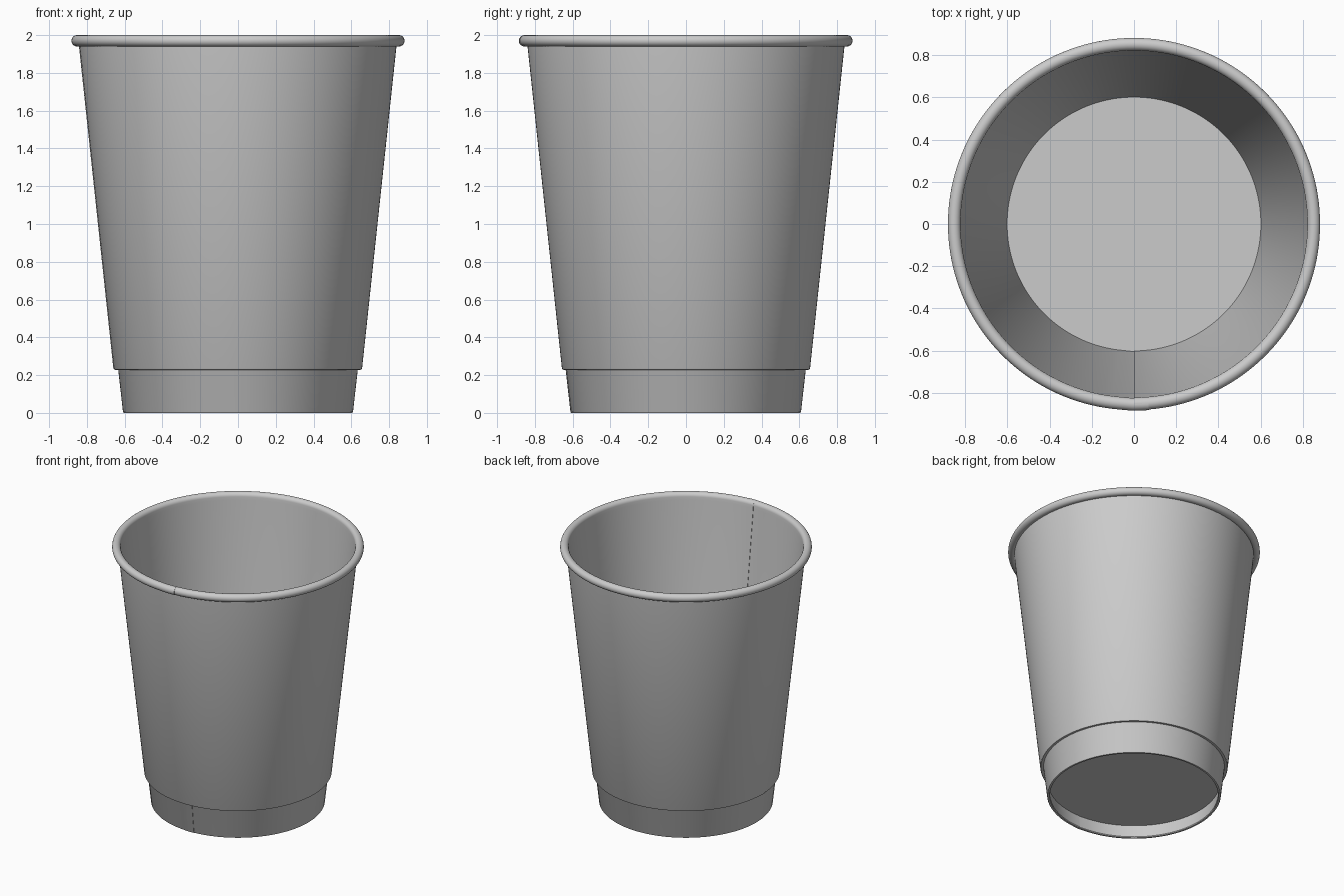
import bpy, bmesh, math

if "Cube" in bpy.data.objects:
    bpy.data.objects.remove(bpy.data.objects["Cube"])

SEGMENTS = 160


def wrapped_shell(name, profile, seam_angle, lap=0.08, step=0.003):
    """Sweep a closed (radius, z) section once round, overlapping itself at a glued seam."""
    bm = bmesh.new()
    full = 2 * math.pi
    angles = [full * i / SEGMENTS for i in range(SEGMENTS - 1)]
    angles += [full - 0.01, full + 0.005, full + lap / 2, full + lap]
    rings = []
    for a in angles:
        lift = step if a > full - 0.02 else 0.0
        t = a + seam_angle
        rings.append([bm.verts.new(((r + lift) * math.cos(t), (r + lift) * math.sin(t), z))
                      for r, z in profile])
    n = len(profile)
    for r0, r1 in zip(rings, rings[1:]):
        for j in range(n):
            k = (j + 1) % n
            bm.faces.new((r0[j], r1[j], r1[k], r0[k]))
    # close both cut ends of the paper
    bm.faces.new(rings[0])
    bm.faces.new(rings[-1][::-1])
    bmesh.ops.recalc_face_normals(bm, faces=bm.faces)
    return finish(name, bm)


def finish(name, bm):
    mesh = bpy.data.meshes.new(name)
    bm.to_mesh(mesh)
    bm.free()
    obj = bpy.data.objects.new(name, mesh)
    bpy.context.collection.objects.link(obj)
    bpy.ops.object.select_all(action='DESELECT')
    obj.select_set(True)
    bpy.context.view_layer.objects.active = obj
    bpy.ops.object.shade_smooth_by_angle(angle=math.radians(35))
    return obj


def arc(cx, cz, radius, start, end, count):
    pts = []
    for i in range(count + 1):
        a = math.radians(start + (end - start) * i / count)
        pts.append((cx + radius * math.cos(a), cz + radius * math.sin(a)))
    return pts


# inner cup: tapered wall that curls outward into the rolled rim, seam at the front
inner = [(0.588, 0.006), (0.595, 0.06), (0.821, 1.95)]
rim = arc(0.852, 1.97, 0.030, 175, -130, 22)
outer = [(0.828, 1.94), (0.609, 0.006), (0.605, 0.0), (0.592, 0.0)]
wrapped_shell("cup_wall", inner + rim + outer, math.radians(-90))

# outer sleeve: starts above the foot, lower edge turned in against the cup
sleeve = [(0.840, 1.95), (0.657, 0.236), (0.653, 0.229), (0.645, 0.228),
          (0.632, 0.231), (0.634, 0.245), (0.826, 1.95)]
wrapped_shell("outer_sleeve", sleeve, math.radians(180), lap=0.04)

# recessed floor disc
bm = bmesh.new()
bmesh.ops.create_cone(bm, cap_ends=True, segments=SEGMENTS,
                      radius1=0.604, radius2=0.606, depth=0.012)
bmesh.ops.translate(bm, verts=bm.verts, vec=(0, 0, 0.108))
finish("cup_floor", bm)
